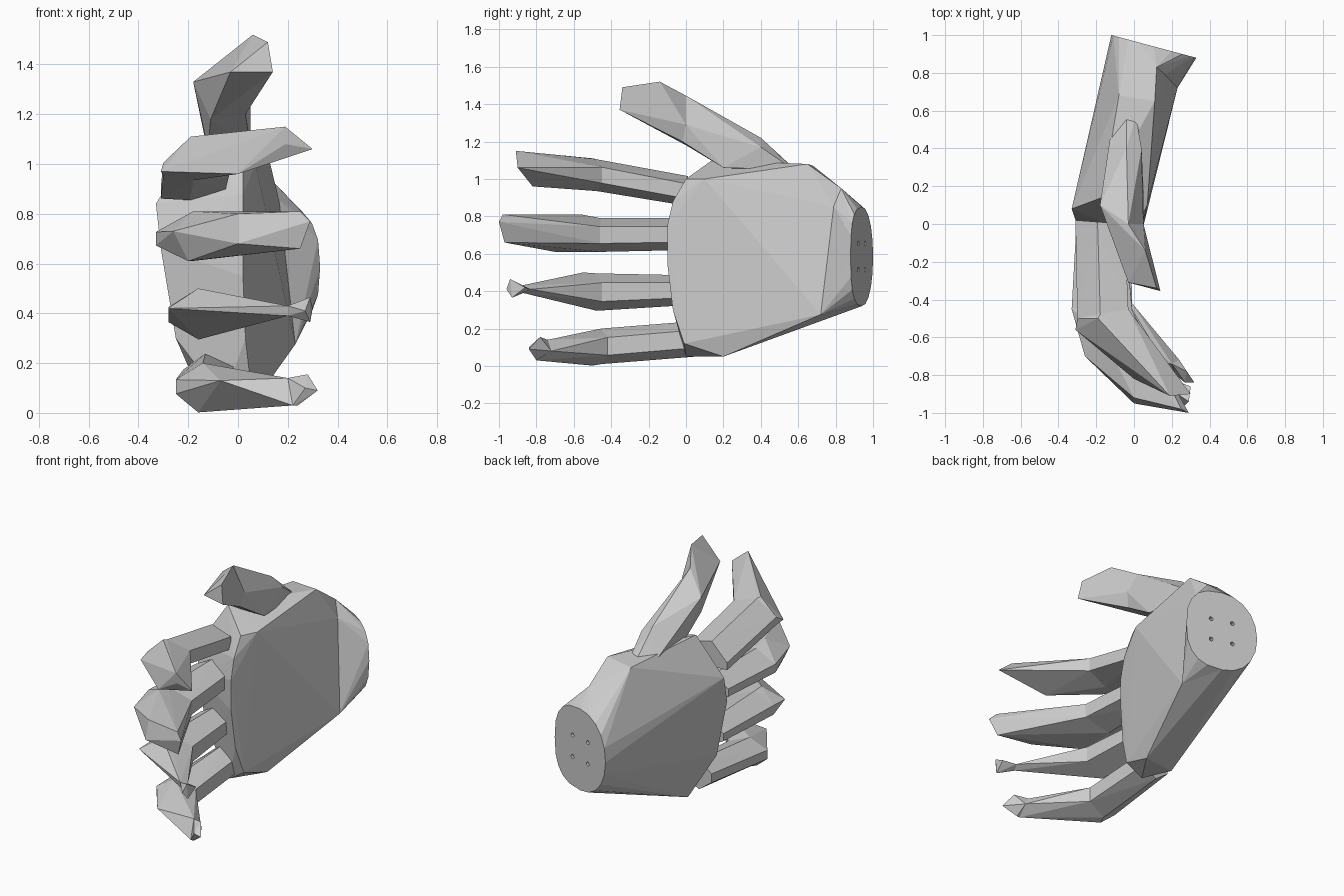
import bpy, bmesh, math
from mathutils import Vector

if "Cube" in bpy.data.objects:
    bpy.data.objects.remove(bpy.data.objects["Cube"])

grey = bpy.data.materials.new("light grey")
grey.diffuse_color = (0.6, 0.6, 0.6, 1)
grey.use_nodes = True
grey.node_tree.nodes["Principled BSDF"].inputs["Base Color"].default_value = grey.diffuse_color


def hull(name, points):
    """Faceted convex block through the given corner points."""
    bm = bmesh.new()
    for p in points:
        bm.verts.new(p)
    bmesh.ops.convex_hull(bm, input=bm.verts)
    loose = [v for v in bm.verts if not v.link_faces]
    bmesh.ops.delete(bm, geom=loose, context='VERTS')
    bmesh.ops.dissolve_limit(bm, angle_limit=0.01, verts=bm.verts, edges=bm.edges)
    bmesh.ops.recalc_face_normals(bm, faces=bm.faces)
    me = bpy.data.meshes.new(name)
    bm.to_mesh(me)
    bm.free()
    me.materials.append(grey)
    ob = bpy.data.objects.new(name, me)
    bpy.context.collection.objects.link(ob)
    return ob


def section(x0, x1, y0, y1, z, h, tilt=0):
    """Six-sided finger section from back (x0, y0) to inside (x1, y1)."""
    pts = []
    for t, k in ((0, .3), (.45, 1), (1, .5)):
        for s in (-1, 1):
            zz = z + s * k * h - tilt * max(0, .45 - t) / .45
            pts.append((x0 + (x1 - x0) * t, y0 + (y1 - y0) * t, zz))
    return pts


# wrist outline, tilted, squarer on the inner side
wc = Vector((0.105, 0.94, 0.585))
wu = Vector((0.966, -0.258, 0))
wn = Vector((0.258, 0.966, 0))
up = Vector((0, 0, 1))
wrist = []
for i in range(20):
    c, s = math.cos(math.tau * i / 20), math.sin(math.tau * i / 20)
    e = 0.75 if c > 0 else 0.95
    wrist.append(wc + wu * 0.233 * math.copysign(abs(c) ** e, c)
                 + up * 0.265 * math.copysign(abs(s) ** e, s))
back_wrist = [p for p in wrist if p.x < .12]

# palm body and flared wrist cuff share the heel corners
heel = [(.11, .65, 1.08), (-.08, .68, 1.07), (.12, .83, .95),
        (.165, .79, .855), (.23, .72, .275)]
hull("palm", back_wrist + heel + [
    (.07, .1, 1.0), (.02, 0, 1.0), (.02, -.07, .88), (.02, -.1, .75),  # front edge
    (.02, -.1, .55), (.03, -.07, .3), (.05, -.01, .12), (.07, .2, .05),
    (-.17, .14, 1.1), (-.33, .08, .84), (-.31, .02, .66),           # knuckles
    (-.25, .04, .3), (-.14, .18, .05), (-.06, 0, .05)])
cuff = hull("wrist_cuff", wrist + heel[2:])

# four screw holes in the wrist
for i, (a, b) in enumerate([(-1, -1), (-1, 1), (1, -1), (1, 1)]):
    p = wc + wu * 0.07 * a + up * 0.07 * b
    bpy.ops.mesh.primitive_cylinder_add(vertices=12, radius=0.013, depth=0.06, location=p,
                                        rotation=wn.to_track_quat('Z', 'Y').to_euler())
    cut = bpy.context.object
    cut.name = "hole_cutter_%d" % (i + 1)
    cut.hide_render = True
    cut.hide_set(True)
    for part in (cuff, bpy.data.objects["palm"]):
        m = part.modifiers.new("hole", 'BOOLEAN')
        m.operation = 'DIFFERENCE'
        m.solver = 'EXACT'
        m.object = cut

# fingers: base section, middle joint section, tip corners
fingers = {
    "index_finger": (section(-.31, -.05, .02, 0, .935, .08, .05),
                     section(-.30, -.03, -.5, -.45, 1.02, .085, .04),
                     [(-.31, -.56, .97), (-.19, -.5, 1.11), (.0, -.82, .96),
                      (.19, -.91, 1.15), (.3, -.9, 1.06), (.19, -.9, 1.08)]),
    "middle_finger": (section(-.305, -.05, .0, .0, .705, .085),
                      section(-.33, -.01, -.45, -.46, .70, .09),
                      [(-.26, -.7, .73), (-.2, -.7, .61), (-.18, -.56, .81),
                       (.0, -.95, .68), (.0, -.92, .8),
                       (.25, -.98, .81), (.29, -1, .77), (.25, -.97, .66)]),
    "ring_finger": (section(-.27, -.05, .0, .0, .405, .08),
                    section(-.28, -.01, -.5, -.45, .395, .1),
                    [(-.28, -.62, .42), (-.16, -.55, .5),
                     (.2, -.88, .43), (.2, -.87, .39), (.22, -.83, .41)]),
    "little_finger": (section(-.22, -.02, .05, .05, .145, .095),
                      section(-.25, -.01, -.48, -.42, .105, .095),
                      [(-.16, -.5, .002), (-.07, -.73, .13),
                       (.22, -.8, .03), (.2, -.74, .14), (.24, -.72, .08)]),
}
for name, (base, joint, tip) in fingers.items():
    hull(name + "_base", base + joint)
    hull(name + "_end", joint + tip)

# flared tips of the two lower fingers
hull("ring_finger_tip", [(.2, -.88, .43), (.2, -.87, .39), (.22, -.83, .41),
                         (.29, -.94, .465), (.29, -.93, .365), (.27, -.96, .41), (.3, -.86, .42)])
hull("little_finger_tip", [(.22, -.8, .03), (.2, -.74, .14), (.24, -.72, .08),
                           (.28, -.78, .155), (.32, -.84, .09), (.27, -.84, .1), (.24, -.8, .03)])

# thumb
mid = [(-.03, 0, 1.445), (-.18, .1, 1.33), (.05, 0, 1.29), (-.11, 0, 1.18), (.03, -.02, 1.2)]
hull("thumb_base", mid + [(-.04, .585, 1.05), (.01, .575, 1.05), (-.12, .5, 1.04), (.05, .2, 1.06),
                          (-.12, .2, 1.06), (.04, .4, 1.17), (-.04, .4, 1.22)])
hull("thumb_end", mid + [(.06, -.14, 1.52), (.12, -.34, 1.49), (.14, -.355, 1.37),
                         (-.03, -.31, 1.37)])
